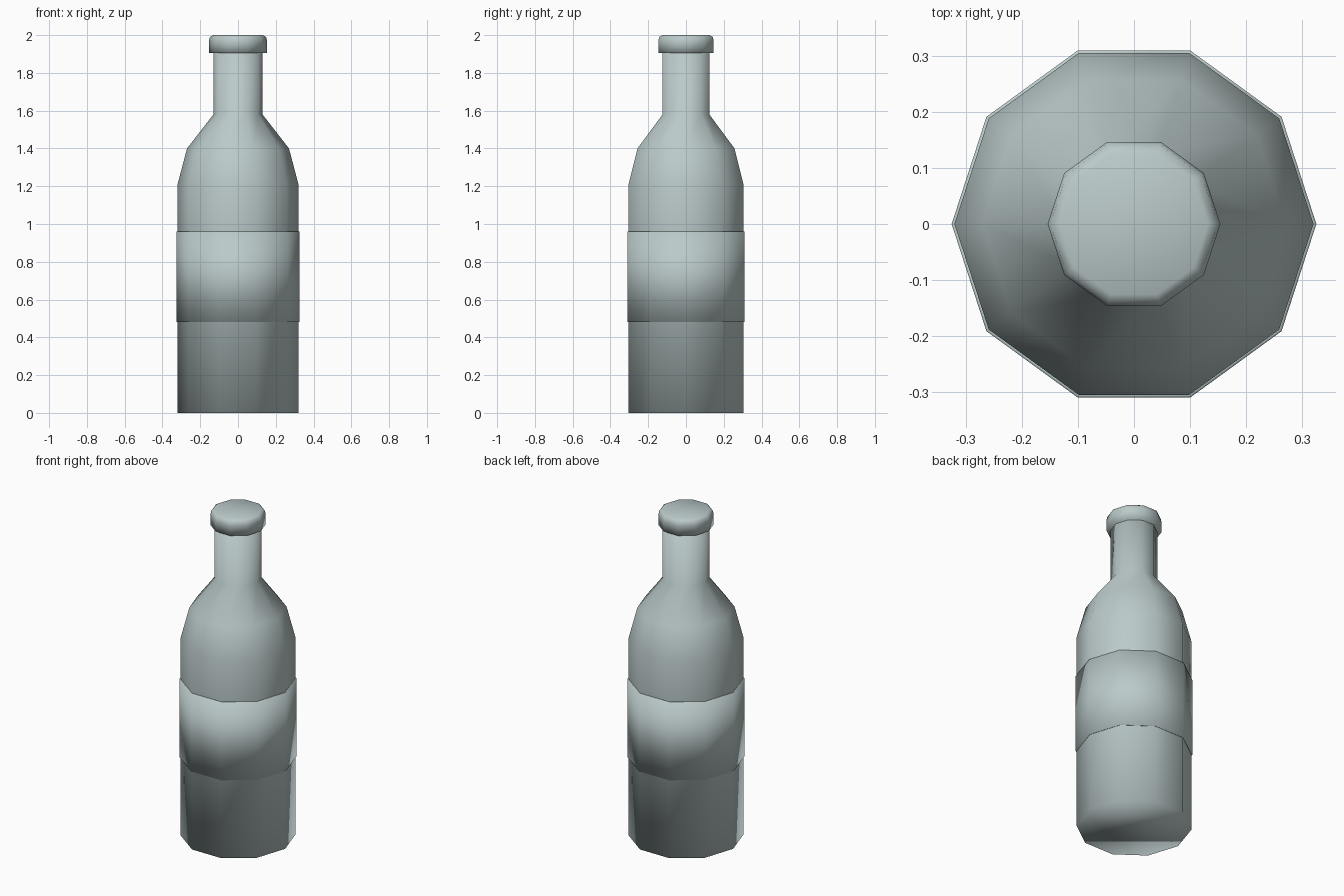
import bpy, bmesh, math

cube = bpy.data.objects.get("Cube")
if cube:
    bpy.data.objects.remove(cube, do_unlink=True)

SIDES = 10

glass = bpy.data.materials.new("pale_grey_green")
glass.use_nodes = True
COLOUR = (0.50, 0.59, 0.59, 1)
glass.diffuse_color = COLOUR
glass.node_tree.nodes["Principled BSDF"].inputs["Base Color"].default_value = COLOUR


def lathe(name, profile, closed=False):
    """Turn a (radius, height) profile into a ten-sided smooth solid."""
    bm = bmesh.new()
    rings = []
    for r, z in profile:
        rings.append([bm.verts.new((r * math.cos(math.tau * i / SIDES),
                                    r * math.sin(math.tau * i / SIDES), z))
                      for i in range(SIDES)])
    pairs = list(zip(rings, rings[1:]))
    if closed:
        pairs.append((rings[-1], rings[0]))
    else:
        bm.faces.new(rings[0][::-1])
        bm.faces.new(rings[-1])
    for low, high in pairs:
        for i in range(SIDES):
            j = (i + 1) % SIDES
            bm.faces.new((low[i], low[j], high[j], high[i]))
    bmesh.ops.recalc_face_normals(bm, faces=bm.faces[:])
    for face in bm.faces:
        face.smooth = True
    mesh = bpy.data.meshes.new(name)
    bm.to_mesh(mesh)
    bm.free()
    mesh.materials.append(glass)
    obj = bpy.data.objects.new(name, mesh)
    bpy.context.collection.objects.link(obj)
    return obj


# Bottle body with shoulder and neck
lathe("bottle_body", [(0.32, 0), (0.32, 1.21), (0.27, 1.40),
                      (0.13, 1.58), (0.13, 1.93)])

# Label band wrapped around the body
lathe("label_band", [(0.325, 0.48), (0.325, 0.96),
                     (0.316, 0.96), (0.316, 0.48)], closed=True)

# Cap with a bevelled top rim
lathe("bottle_cap", [(0.154, 1.905), (0.154, 1.968),
                     (0.149, 1.99), (0.132, 2.0)])
